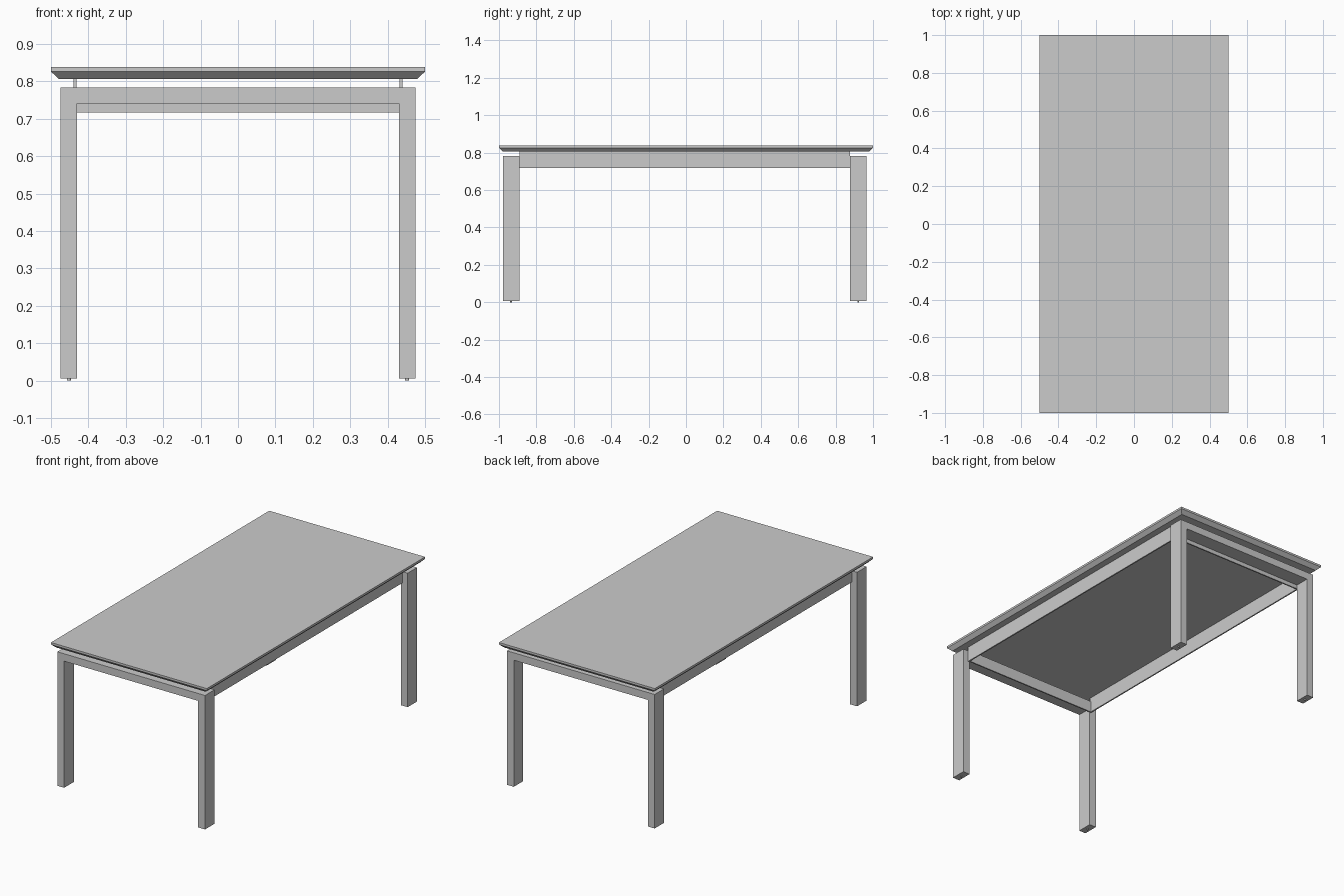
import bpy, bmesh

if "Cube" in bpy.data.objects:
    bpy.data.objects.remove(bpy.data.objects["Cube"])


def finish(name, bm):
    bmesh.ops.recalc_face_normals(bm, faces=bm.faces)
    me = bpy.data.meshes.new(name)
    bm.to_mesh(me)
    bm.free()
    ob = bpy.data.objects.new(name, me)
    bpy.context.collection.objects.link(ob)
    return ob


def box(name, x0, x1, y0, y1, z0, z1, inset=0.0):
    # Box whose bottom face may be drawn in to give sloping sides
    bm = bmesh.new()
    i = inset
    low = [bm.verts.new(p) for p in ((x0+i, y0+i, z0), (x1-i, y0+i, z0),
                                     (x1-i, y1-i, z0), (x0+i, y1-i, z0))]
    top = [bm.verts.new(p) for p in ((x0, y0, z1), (x1, y0, z1),
                                     (x1, y1, z1), (x0, y1, z1))]
    bm.faces.new(low)
    bm.faces.new(top)
    for k in range(4):
        n = (k + 1) % 4
        bm.faces.new((low[k], low[n], top[n], top[k]))
    return finish(name, bm)


def portal(name, y0, y1):
    # Inverted U: two legs and the beam joining them
    xo, xi, zb, zi, zt = 0.474, 0.430, 0.006, 0.740, 0.783
    pts = [(-xo, zb), (-xi, zb), (-xi, zi), (xi, zi),
           (xi, zb), (xo, zb), (xo, zt), (-xo, zt)]
    bm = bmesh.new()
    face = bm.faces.new([bm.verts.new((x, y0, z)) for x, z in pts])
    ext = bmesh.ops.extrude_face_region(bm, geom=[face], use_keep_orig=True)
    verts = [g for g in ext["geom"] if isinstance(g, bmesh.types.BMVert)]
    bmesh.ops.translate(bm, verts=verts, vec=(0, y1 - y0, 0))
    return finish(name, bm)


# Table top: thin sheet, straight edge band and undercut board
box("top_sheet", -0.5, 0.5, -1, 1, 0.832, 0.838)
box("top_edge_band", -0.5, 0.5, -1, 1, 0.826, 0.832)
box("top_board", -0.5, 0.5, -1, 1, 0.806, 0.826, 0.021)

# End portals with small levelling feet
Y_FRONT, Y_BACK = (-0.979, -0.891), (0.878, 0.964)
for end, (y0, y1) in (("front", Y_FRONT), ("back", Y_BACK)):
    portal(end + "_legs", y0, y1)
    for side, x in (("left", -0.452), ("right", 0.452)):
        bpy.ops.mesh.primitive_cylinder_add(
            vertices=16, radius=0.005, depth=0.006,
            location=(x, (y0 + y1) / 2, 0.003))
        bpy.context.object.name = f"{end}_{side}_foot"

# Apron frame between the portals
ya, yb, t = Y_FRONT[1], Y_BACK[0], 0.008
for side, s in (("left", -1), ("right", 1)):
    xs = sorted((s * 0.432, s * (0.432 + t)))
    box(side + "_apron", *xs, ya, yb, 0.717, 0.806)
box("front_apron", -0.432, 0.432, ya, ya + t, 0.717, 0.783)
box("back_apron", -0.432, 0.432, yb - t, yb, 0.717, 0.783)
